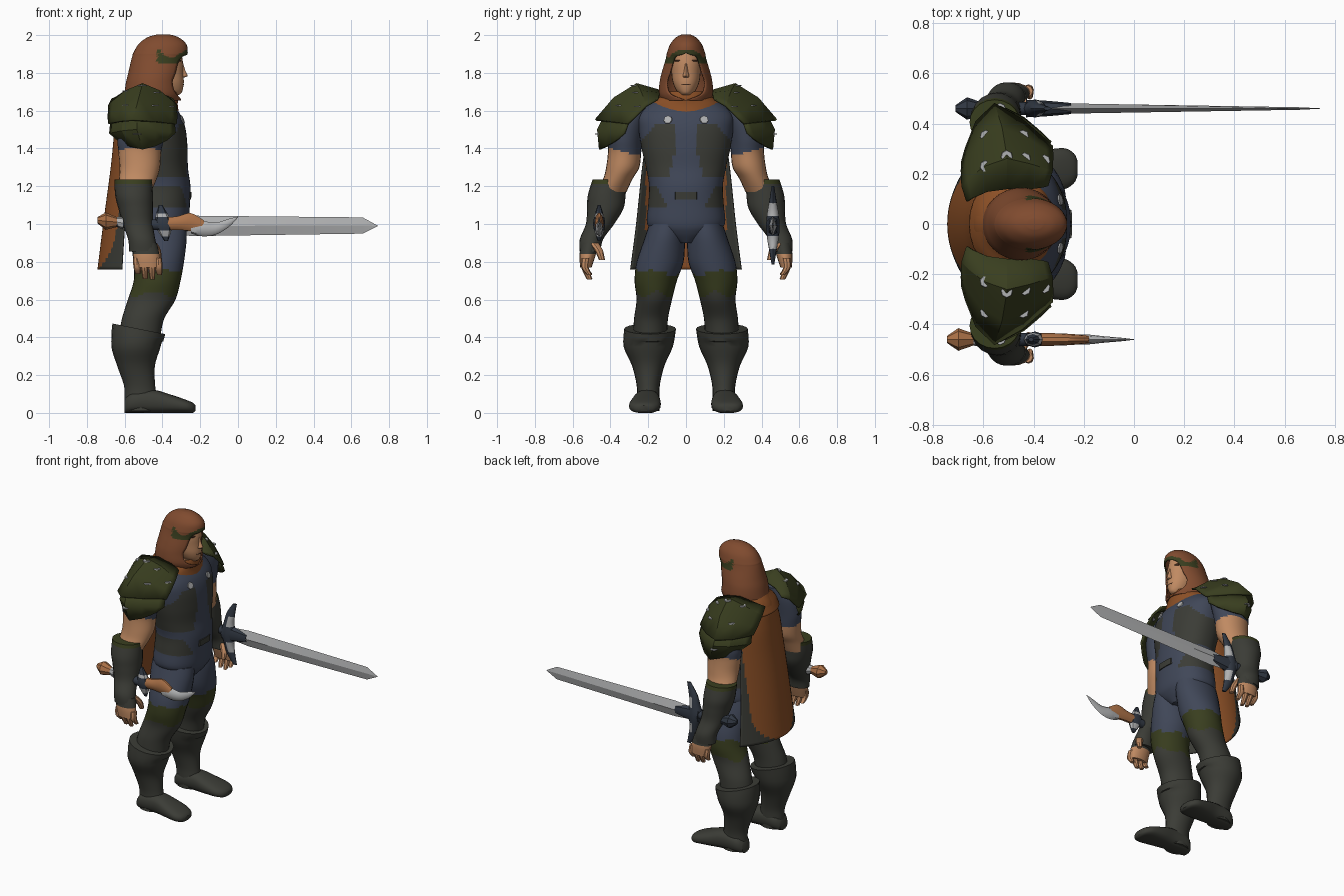
import bpy, bmesh, math
from mathutils import Vector
from mathutils.bvhtree import BVHTree

if "Cube" in bpy.data.objects:
    bpy.data.objects.remove(bpy.data.objects["Cube"])

RGB = {"slate cloth": (64, 71, 88), "dark leather": (59, 60, 54), "olive plate": (57, 62, 31),
       "hood brown": (128, 75, 47), "cape orange": (142, 81, 39), "skin": (192, 138, 98),
       "steel": (176, 177, 178), "hilt blue": (50, 57, 68), "horn tan": (172, 114, 72),
       "dark brown": (84, 55, 38)}
MATS = {}
for key, rgb in RGB.items():
    m = bpy.data.materials.new(key)
    m.diffuse_color = [((c / 255 + 0.055) / 1.055) ** 2.4 for c in rgb] + [1]
    m.use_nodes = True
    m.node_tree.nodes["Principled BSDF"].inputs["Base Color"].default_value = m.diffuse_color
    MATS[key] = m


def finish(name, bm, paint, mirror=False, thick=0, angle=40):
    """Turn a bmesh into an object; paint is a colour name or a rule on the face centre."""
    bmesh.ops.remove_doubles(bm, verts=bm.verts, dist=0.0004)
    bmesh.ops.recalc_face_normals(bm, faces=bm.faces)
    rule = paint if callable(paint) else (lambda c: paint)
    slots = []
    for f in bm.faces:
        key = rule(f.calc_center_median())
        if key not in slots:
            slots.append(key)
        f.material_index = slots.index(key)
        f.smooth = True
    me = bpy.data.meshes.new(name)
    bm.to_mesh(me)
    bm.free()
    for key in slots:
        me.materials.append(MATS[key])
    me.set_sharp_from_angle(angle=math.radians(angle))
    ob = bpy.data.objects.new(name, me)
    bpy.context.collection.objects.link(ob)
    if thick:
        sol = ob.modifiers.new("thickness", 'SOLIDIFY')
        sol.thickness, sol.offset = thick, 0
    if mirror:
        mod = ob.modifiers.new("mirror", 'MIRROR')
        mod.use_axis = (False, True, False)
        mod.use_clip = mod.use_mirror_merge = False
    return ob


def smooth_rows(rows, k):
    """Catmull-Rom interpolation of number rows, k steps per span."""
    out = []
    for i in range(len(rows) - 1):
        quad = list(zip(rows[max(i - 1, 0)], rows[i], rows[i + 1], rows[min(i + 2, len(rows) - 1)]))
        for j in range(k):
            t = j / k
            out.append([b + 0.5 * t * (c - a + t * (2*a - 5*b + 4*c - d + t * (3*(b - c) + d - a)))
                        for a, b, c, d in quad])
    return out + [list(rows[-1])]


def skin_rows(bm, rows):
    vs = [[bm.verts.new(p) for p in r] for r in rows]
    for r0, r1 in zip(vs, vs[1:]):
        for i in range(len(r0) - 1):
            bm.faces.new((r0[i], r0[i + 1], r1[i + 1], r1[i]))
    return vs


def loft(name, rows, paint, n=20, k=4, axis='z', p=1.0, caps=(1, 1), warp=None, **kw):
    """Rows: z,cx,cy,rx,ry[,opening in degrees]; or x,cy,cz,ry,rz along x."""
    bm = bmesh.new()
    pts = []
    for row in smooth_rows(rows, k):
        h, c0, c1, r0, r1 = row[:5]
        gap = math.radians(max(row[5], 0)) if len(row) > 5 else 0
        ring = []
        for i in range(n + 1):
            a = gap + (2 * math.pi - 2 * gap) * i / n
            u, v = (math.copysign(abs(w) ** p, w) for w in (math.cos(a), math.sin(a)))
            u, v = c0 + r0 * u, c1 + r1 * v
            co = Vector((u, v, h) if axis == 'z' else (h, u, v))
            ring.append(warp(co) if warp else co)
        pts.append(ring)
    vs = skin_rows(bm, pts)
    for flag, ring in zip(caps, (vs[0], vs[-1])):
        if flag:
            bm.faces.new(ring[:-1])
    return finish(name, bm, paint, **kw)


# --- torso: dark side panels on a slate suit
def torso_paint(c):
    y = abs(c.y)
    if 1.25 < c.z < 1.53 - 1.2 * max(0, y - .16) and y > .055 + .25 * max(0, 1.4 - c.z):
        return "dark leather"
    if 1.09 < c.z < 1.2 and y > .1 + .5 * (c.z - 1.09):
        return "dark leather"
    return "slate cloth"


torso = loft("torso", [(.9, -.42, 0, .1, .05), (.95, -.42, 0, .14, .15), (1, -.42, 0, .16, .205),
    (1.1, -.415, 0, .16, .2), (1.2, -.41, 0, .158, .195), (1.3, -.42, 0, .155, .212),
    (1.4, -.43, 0, .163, .235), (1.5, -.44, 0, .163, .25), (1.57, -.45, 0, .15, .25),
    (1.63, -.465, 0, .125, .2), (1.69, -.46, 0, .08, .09)], torso_paint, n=64, k=8, p=.9)
loft("belt_buckle", [(1.13, -.262, 0, .014, .06), (1.17, -.26, 0, .014, .06)],
     "dark leather", n=12, k=1, p=.5)


# --- legs, boots and feet
def leg_paint(c):
    if c.z > .74 + .15 * (c.y - .14) + .012 * math.sin(60 * c.x):
        return "slate cloth"
    return "olive plate" if c.z > .63 + .02 * math.sin(50 * c.y) else "dark leather"


loft("leg", [(1.0, -.42, .1, .145, .095), (.92, -.42, .113, .148, .108), (.8, -.42, .137, .134, .124),
    (.7, -.428, .16, .124, .112), (.6, -.457, .168, .126, .094), (.5, -.502, .185, .112, .09),
    (.41, -.52, .19, .11, .09)], leg_paint, n=28, k=8, mirror=True)


def boot_tilt(co):
    if co.z > .38:
        co.z -= (co.x + .525) * .2
    return co


loft("boot", [(.445, -.525, .19, .14, .137), (.35, -.54, .2, .13, .13), (.25, -.54, .2, .1, .086),
    (.15, -.522, .2, .083, .062), (.08, -.515, .2, .085, .06), (.01, -.515, .205, .082, .065)],
    "dark leather", warp=boot_tilt, mirror=True)
loft("foot", [(-.6, .205, .035, .04, .035), (-.56, .205, .055, .066, .055),
    (-.45, .207, .06, .068, .062), (-.36, .213, .048, .08, .05), (-.28, .22, .035, .082, .036),
    (-.24, .222, .027, .06, .027), (-.225, .222, .025, .03, .015)], "dark leather", axis='x', p=.8,
    warp=lambda co: Vector((co.x, co.y, max(co.z, 0))), mirror=True)

# --- arms, bracers and hands
loft("arm", [(1.64, -.48, .25, .07, .06), (1.55, -.5, .305, .115, .095), (1.45, -.515, .322, .122, .092),
    (1.38, -.52, .325, .113, .088), (1.3, -.52, .335, .107, .088), (1.24, -.53, .36, .1, .078),
    (1.17, -.55, .395, .09, .08)],
    lambda c: "slate cloth" if c.z > 1.385 + .25 * (c.y - .34) else "skin", n=24, k=6, mirror=True)
loft("bracer", [(1.235, -.555, .405, .1, .09), (1.15, -.55, .42, .1, .1), (1.08, -.541, .428, .092, .096),
    (1, -.53, .455, .08, .075), (.92, -.51, .5, .072, .062), (.855, -.5, .508, .076, .055)],
    lambda c: "olive plate" if c.z > 1.205 else "dark leather", k=6, mirror=True)
loft("palm", [(.9, -.495, .508, .065, .048), (.83, -.485, .522, .07, .042), (.77, -.478, .53, .064, .03)],
     lambda c: "dark leather" if c.z > .845 else "skin", n=16, k=6, mirror=True)
for i, tip in enumerate((.735, .71, .705, .73)):
    x = -.537 + i * .038
    loft(f"finger_{i + 1}", [(.82, x, .53, .02, .022), (.77, x + .004, .535, .02, .02),
        (tip, x + .008, .51, .013, .014)], "skin", n=8, k=3, mirror=True)
loft("thumb", [(.9, -.455, .49, .026, .026), (.86, -.43, .462, .022, .022), (.81, -.42, .445, .014, .016)],
     "skin", n=8, k=3, mirror=True)

# --- face
loft("face", [(1.62, -.43, 0, .07, .065), (1.67, -.42, 0, .075, .06), (1.688, -.37, 0, .065, .038),
    (1.71, -.368, 0, .075, .053), (1.75, -.375, 0, .088, .07), (1.8, -.38, 0, .09, .077),
    (1.86, -.38, 0, .088, .079), (1.93, -.39, 0, .085, .07)], "skin", n=24)
loft("nose", [(1.776, -.302, 0, .016, .016), (1.784, -.295, 0, .029, .018), (1.81, -.298, 0, .02, .011),
    (1.86, -.305, 0, .012, .008)], "skin", n=10, k=3)
loft("mouth", [(1.736, -.299, 0, .012, .024), (1.741, -.299, 0, .014, .028)], "dark brown", n=10, k=1)
loft("brow", [(1.86, -.314, .036, .011, .024), (1.868, -.312, .037, .012, .028)], "dark brown",
     n=10, k=1, mirror=True)
loft("eye", [(1.839, -.314, .034, .011, .012), (1.846, -.314, .034, .011, .012)], "dark brown",
     n=8, k=1, mirror=True)

# --- hood with a face opening, and the mantle below it
loft("hood", [(1.655, -.455, 0, .15, .125, 0), (1.69, -.45, 0, .148, .14, 36), (1.75, -.447, 0, .142, .136, 46),
    (1.8, -.437, 0, .14, .125, 42), (1.86, -.425, 0, .138, .107, 38), (1.89, -.415, 0, .14, .1, 28),
    (1.905, -.41, 0, .14, .097, 0), (1.95, -.4, 0, .123, .08, 0), (1.985, -.397, 0, .08, .05, 0),
    (2, -.395, 0, .03, .02, 0)],
    lambda c: "olive plate" if 1.85 < c.z < 1.9 + .02 * math.sin(40 * c.x) and c.x > -.43 else "hood brown",
    n=40, k=5, caps=(0, 1), thick=.008, angle=60)
loft("mantle", [(1.58, -.485, 0, .17, .205), (1.63, -.477, 0, .155, .19), (1.67, -.465, 0, .145, .14),
    (1.7, -.455, 0, .13, .115)], "cape orange", n=28, caps=(0, 0), thick=.006)

# --- cape: rows of z, half width, back x, edge x
bm = bmesh.new()
cape = smooth_rows([(1.7, .11, -.59, -.5), (1.62, .19, -.635, -.5), (1.5, .2, -.65, -.56),
                    (1.3, .23, -.67, -.575), (1, .262, -.71, -.6), (.76, .293, -.74, -.615)], 9)
skin_rows(bm, [[(xe + (xc - xe) * (1 - (i / 24) ** 2), hw * i / 24, z) for i in range(-24, 25)]
               for z, hw, xc, xe in cape])
finish("cape", bm, lambda c: "cape orange" if c.z > 1.45 or (c.z > .95 and abs(c.y) < .215) or
       (abs(c.y) / .215) ** 2 + ((c.z - .95) / .2) ** 2 < 1 else "dark leather", thick=.008)


# --- shoulder armour: rows of y, z, half length, drop and pull-in at the ends
def plate(name, rows, n=6):
    bm = bmesh.new()
    arcs = []
    for y, z, hx, drop, pull, *dx in rows:
        arc = []
        for i in range(n + 1):
            s = math.sin(math.pi * (i / n - .5))
            q = abs(s) ** 1.6
            arc.append((-.505 + (dx[0] if dx else 0) * (1 - q) + hx * s,
                        y - pull * q + .03 * s * q, z - drop * q))
        arcs.append(arc)
    skin_rows(bm, arcs)
    tree = BVHTree.FromBMesh(bm)
    finish(name, bm, "olive plate", mirror=True, thick=.012, angle=22)
    return tree


upper = plate("upper_shoulder_plate", [(.14, 1.705, .16, .045, .02), (.26, 1.74, .178, .115, .08),
              (.38, 1.665, .18, .1, .14, -.02), (.478, 1.55, .178, .02, .2, -.05)])
lower = plate("lower_shoulder_plate", [(.43, 1.57, .165, .02, .16, -.03), (.465, 1.5, .172, .02, .17, -.03),
              (.455, 1.395, .13, -.05, .12)])

# --- metal studs, each a thin disc on the nearest surface
bm = bmesh.new()
bm_t = bmesh.new()
bm_t.from_mesh(torso.data)
chest = BVHTree.FromBMesh(bm_t)
bm_t.free()
STUDS = [(upper, -.6, .235, 1.72), (upper, -.51, .28, 1.75), (upper, -.42, .28, 1.72),
         (upper, -.6, .36, 1.64), (upper, -.43, .37, 1.64), (upper, -.36, .25, 1.62),
         (lower, -.55, .48, 1.47), (chest, -.3, .095, 1.55)]
for tree, *p in STUDS:
    co, no, _, _ = tree.find_nearest(p)
    if no.dot(Vector(p) - Vector((-.5, .2 if tree is not chest else 0, 1.4))) < 0:
        no = -no
    rot = no.to_track_quat('Z', 'Y').to_matrix().to_4x4()
    rot.translation = co + no * .007
    bmesh.ops.create_cone(bm, cap_ends=True, segments=7, radius1=.024, radius2=.022, depth=.006, matrix=rot)
finish("studs", bm, "steel", mirror=True)

# --- long sword on the left side
Y = .46
loft("sword_blade", [(-.34, Y, .99, .022, .045), (-.24, Y, .99, .02, .054), (.66, Y, .992, .005, .043),
    (.74, Y, .99, .001, .001)], "steel", n=4, k=1, axis='x', angle=15)
loft("sword_collar", [(-.43, Y, .99, .035, .045), (-.36, Y, .99, .032, .05), (-.25, Y, .99, .022, .03)],
     "hilt blue", n=8, k=2, axis='x')
loft("sword_guard", [(.785, -.345, Y, .014, .007), (.85, -.375, Y, .03, .018), (.92, -.39, Y, .035, .03),
    (.99, -.395, Y, .05, .036), (1.06, -.39, Y, .035, .03), (1.13, -.375, Y, .03, .018),
    (1.2, -.345, Y, .014, .007)],
    lambda c: "steel" if .05 < abs(c.z - .99) < .13 and c.x > -.385 else "hilt blue", n=12, k=4)
# --- curved dagger on the right side
loft("dagger_guard", [(.91, -.38, -Y, .01, .008), (1, -.395, -Y, .045, .032), (1.1, -.41, -Y, .01, .008)],
     lambda c: "steel" if .04 < abs(c.z - 1) < .06 else "hilt blue", n=8, k=6)
loft("dagger_horn", [(-.4, -Y, 1, .025, .035), (-.32, -Y, 1.005, .025, .038), (-.25, -Y, 1.01, .022, .05),
    (-.18, -Y, .985, .016, .035)], "horn tan", n=10, axis='x')
loft("dagger_claw", [(-.25, -Y, .975, .018, .025), (-.19, -Y, .975, .02, .04), (-.12, -Y, .975, .013, .032),
    (-.05, -Y, 1.005, .007, .022), (0, -Y, 1.037, .001, .002)], "steel", n=8, axis='x')
# --- grips and pommels
for label, y, tint, off in (("sword", Y, "hilt blue", .035), ("dagger", -Y, "horn tan", 0)):
    loft(label + "_grip", [(-.66, y, 1.01, .022, .025), (-.52, y, 1, .028, .03), (-.4, y, .995, .024, .028)],
         "hilt blue", n=10, axis='x')
    loft(label + "_pommel", [(-.745 + off, y, 1.02, .014, .016), (-.70 + off, y, 1.015, .045, .046),
        (-.64 + off, y, 1.01, .024, .026), (-.61 + off, y, 1.005, .03, .034)],
        lambda c: "steel" if c.x > -.64 + off else tint, n=8, k=1, axis='x', angle=20)
